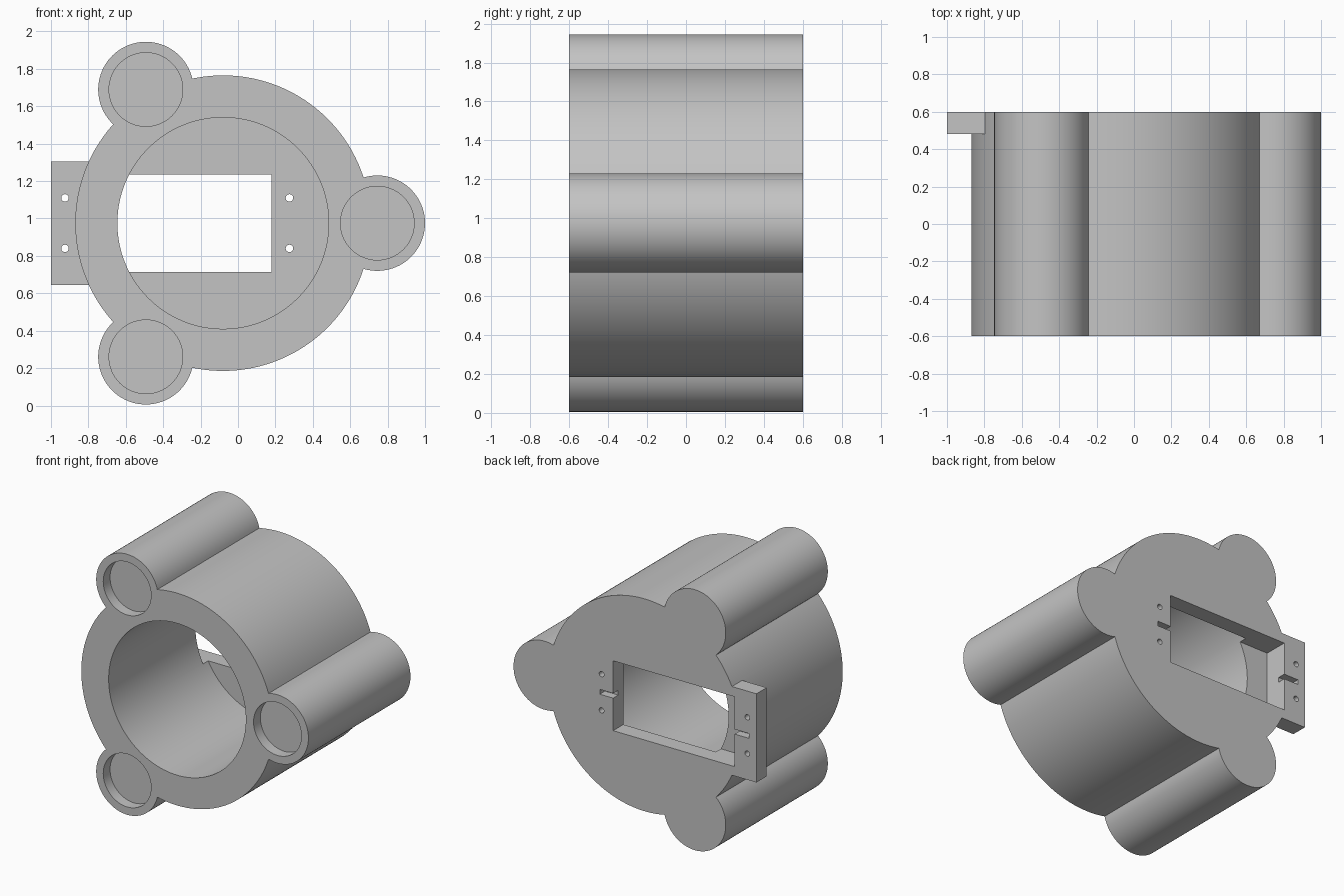
import bpy, bmesh, math
from mathutils import Vector

old = bpy.data.objects.get("Cube")
if old:
    bpy.data.objects.remove(old, do_unlink=True)

CX, CZ = -0.08, 0.975                 # axis of the round housing
BODY_R, BORE_R = 0.79, 0.565
BOSS_R, BOSS_D, POCKET_R = 0.255, 0.825, 0.197
FRONT, BACK, WALL = -0.6, 0.6, 0.48   # WALL is the inner face of the back plate
WIN_L, WIN_R = -0.82, 0.18            # window ends

grey = bpy.data.materials.new("plain grey")
grey.use_nodes = True
colour = (0.55, 0.55, 0.55, 1)
grey.diffuse_color = colour
grey.node_tree.nodes["Principled BSDF"].inputs["Base Color"].default_value = colour


def prism(name, outline, y0, y1):
    """Extrude an x/z outline from y0 to y1."""
    bm = bmesh.new()
    face = bm.faces.new([bm.verts.new((x, y0, z)) for x, z in outline])
    side = bmesh.ops.extrude_face_region(bm, geom=[face])["geom"]
    moved = [v for v in side if isinstance(v, bmesh.types.BMVert)]
    bmesh.ops.translate(bm, verts=moved, vec=Vector((0, y1 - y0, 0)))
    bmesh.ops.recalc_face_normals(bm, faces=bm.faces)
    mesh = bpy.data.meshes.new(name)
    bm.to_mesh(mesh)
    bm.free()
    mesh.materials.append(grey)
    obj = bpy.data.objects.new(name, mesh)
    bpy.context.collection.objects.link(obj)
    return obj


def arc(x, z, r, start, end, n):
    step = (end - start) / n
    return [(x + r * math.cos(start + i * step), z + r * math.sin(start + i * step))
            for i in range(n)]


def disc(name, x, z, r, y0, y1, n=64):
    return prism(name, arc(x, z, r, 0, math.tau, n), y0, y1)


def box(name, x0, x1, z0, z1, y0, y1):
    return prism(name, [(x0, z0), (x1, z0), (x1, z1), (x0, z1)], y0, y1)


def combine(target, tool, operation):
    mod = target.modifiers.new(tool.name, "BOOLEAN")
    mod.operation, mod.solver, mod.object = operation, "EXACT", tool
    bpy.context.view_layer.objects.active = target
    bpy.ops.object.modifier_apply(modifier=mod.name)
    bpy.data.objects.remove(tool, do_unlink=True)


# Housing outline: a large circle with three round bosses
third = math.tau / 3
half = math.acos((BODY_R**2 + BOSS_D**2 - BOSS_R**2) / (2 * BODY_R * BOSS_D))
swing = math.acos((BODY_R * math.cos(half) - BOSS_D) / BOSS_R)
outline, bosses = [], []
for i in range(3):
    a = i * third
    bx, bz = CX + BOSS_D * math.cos(a), CZ + BOSS_D * math.sin(a)
    bosses.append((bx, bz))
    outline += arc(bx, bz, BOSS_R, a - swing, a + swing, 48)
    outline += arc(CX, CZ, BODY_R, a + half, a + third - half, 48)
housing = prism("housing", outline, FRONT, BACK)

# Mounting flange on the back edge
combine(housing, box("flange", -1, -0.78, 0.645, 1.305, WALL, BACK), "UNION")

# Main bore and shallow boss pockets, open at the front
combine(housing, disc("bore", CX, CZ, BORE_R, FRONT - 0.1, WALL, 128), "DIFFERENCE")
for bx, bz in bosses:
    combine(housing, disc("pocket", bx, bz, POCKET_R, FRONT - 0.1, FRONT + 0.08), "DIFFERENCE")

# Rectangular window through the back plate and into the bore wall
combine(housing, box("window", WIN_L, WIN_R, 0.715, 1.235, 0.42, BACK + 0.1), "DIFFERENCE")

# Screw holes and short grooves at both ends of the window
for hole_x, g0, g1 in ((-0.925, -0.94, WIN_L + 0.02), (0.275, WIN_R - 0.02, 0.29)):
    for hole_z in (0.84, 1.11):
        combine(housing, disc("screw_hole", hole_x, hole_z, 0.02, 0.4, BACK + 0.1, 24), "DIFFERENCE")
    combine(housing, box("groove", g0, g1, 0.957, 0.993, BACK - 0.06, BACK + 0.1), "DIFFERENCE")

bpy.ops.object.select_all(action="DESELECT")
housing.select_set(True)
bpy.context.view_layer.objects.active = housing
bpy.ops.object.shade_smooth_by_angle(angle=math.radians(30))
